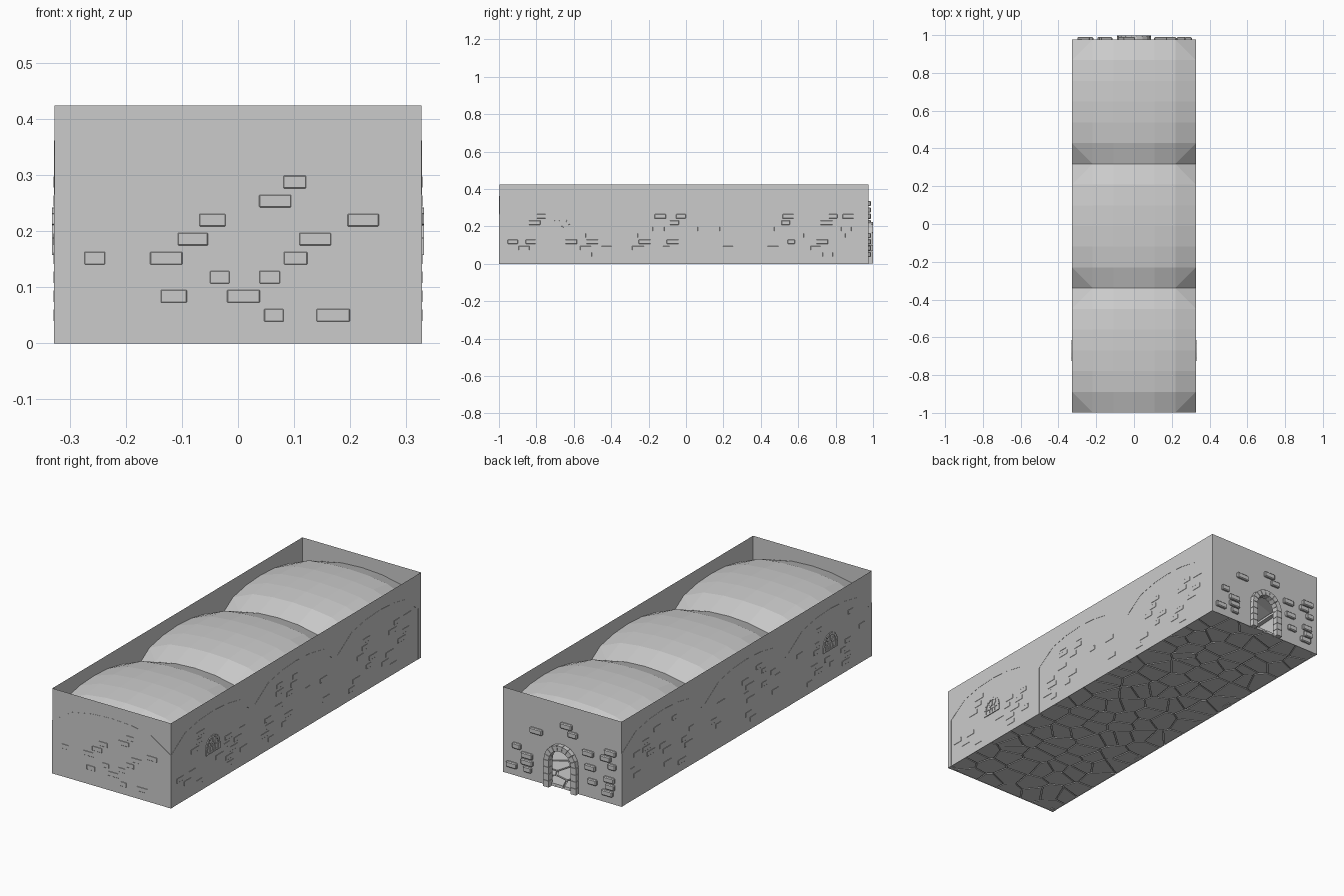
import bpy, bmesh, math, random

if "Cube" in bpy.data.objects:
    bpy.data.objects.remove(bpy.data.objects["Cube"])

random.seed(4)
W, Y0, Y1, H = 0.328, -0.998, 0.977, 0.425
BAY = (Y1 - Y0) / 3
CENTRES = [Y0 + BAY * (i + 0.5) for i in range(3)]
ARCH = [(-1, .265), (-.667, .335), (-.333, .356), (0, .362),
        (.333, .356), (.667, .335), (1, .265)]

# wall frames: (along wall, height, outward depth) -> world
right = lambda u, z, d: (W + d, u, z)
left = lambda u, z, d: (-W - d, u, z)
front = lambda u, z, d: (u, Y0 - d, z)
back = lambda u, z, d: (u, Y1 + d, z)
flat = lambda u, v, d: (u, v, d)


def finish(name, bm, bevel=0):
    bmesh.ops.recalc_face_normals(bm, faces=bm.faces)
    me = bpy.data.meshes.new(name)
    bm.to_mesh(me)
    bm.free()
    ob = bpy.data.objects.new(name, me)
    bpy.context.collection.objects.link(ob)
    if bevel:
        m = ob.modifiers.new("bevel", 'BEVEL')
        m.width, m.segments, m.limit_method = bevel, 1, 'ANGLE'
    return ob


def sheet(bm, pts, frame, d=0):
    bm.faces.new([bm.verts.new(frame(u, v, d)) for u, v in pts])


def prism(bm, pts, frame, d0, d1, shrink=1.0):
    n = len(pts)
    cu, cv = sum(p[0] for p in pts) / n, sum(p[1] for p in pts) / n
    a = [bm.verts.new(frame(u, v, d0)) for u, v in pts]
    b = [bm.verts.new(frame(cu + (u - cu) * shrink, cv + (v - cv) * shrink, d1)) for u, v in pts]
    bm.faces.new(a)
    bm.faces.new(b)
    for i in range(n):
        j = (i + 1) % n
        bm.faces.new((a[i], a[j], b[j], b[i]))


def box(bm, u, v, w, h, frame, d0, d1):
    prism(bm, [(u - w/2, v - h/2), (u + w/2, v - h/2), (u + w/2, v + h/2), (u - w/2, v + h/2)], frame, d0, d1)


def arc(cu, spring, r, n):
    return [(cu + r * math.cos(math.pi * i / n), spring + r * math.sin(math.pi * i / n)) for i in range(n + 1)]


def stone_arch(bm, frame, cu, base, spring, r0, r1, n, jambs, d0, d1):
    inner, outer = arc(cu, spring, r0, n), arc(cu, spring, r1, n)
    for i in range(n):
        prism(bm, [inner[i], outer[i], outer[i+1], inner[i+1]], frame, d0, d1, .92)
    h = (spring - base) / jambs
    for s in (-1, 1):
        for k in range(jambs):
            box(bm, cu + s * (r0 + r1) / 2, base + h * (k + .5), r1 - r0, h * .95, frame, d0, d1)


def rib(bm, frame, cu, half, d0, d1):
    outer = [(-half, 0)] + [(t * half, z) for t, z in ARCH] + [(half, 0)]
    inner = [(u * (1 - .023 / half), z - (.012 if z else 0)) for u, z in outer]
    prism_pts = [(cu + u, z) for u, z in outer + inner[::-1]]
    prism(bm, prism_pts, frame, d0, d1)


# outer walls, the back one with a doorway
DOOR_R, DOOR_S = .06, .135
bm = bmesh.new()
for f in (left, right):
    sheet(bm, [(Y0, 0), (Y1, 0), (Y1, H), (Y0, H)], f)
sheet(bm, [(-W, 0), (W, 0), (W, H), (-W, H)], front)
doorway = [(DOOR_R, 0)] + arc(0, DOOR_S, DOOR_R, 10) + [(-DOOR_R, 0)]
sheet(bm, [(-W, 0), (-W, H), (W, H), (W, 0)] + doorway, back)
finish("walls", bm)

# pillars and arch ribs around every bay
bm = bmesh.new()
for cy in CENTRES:
    for f in (left, right):
        rib(bm, f, cy, BAY / 2, -.022, .001)
rib(bm, front, 0, W, -.022, .001)
rib(bm, back, 0, W, -.022, -.002)
for y in (CENTRES[0] + BAY / 2, CENTRES[1] + BAY / 2):
    rib(bm, lambda u, z, d, y=y: (u, y + d, z), 0, W, -.02, .02)
finish("arch_ribs", bm)

# faceted sail vault over each bay
bm = bmesh.new()
for cy in CENTRES:
    g = []
    for tx, zx in ARCH:
        row = []
        for ty, zy in ARCH:
            a, b = (.362 - zx) / .097, (.362 - zy) / .097
            z = .412 - .05 * (a + b) - .047 * a * b
            row.append(bm.verts.new((tx * W, cy + ty * BAY / 2, z)))
        g.append(row)
    for i in range(6):
        for j in range(6):
            q = [g[i][j], g[i+1][j], g[i+1][j+1], g[i][j+1]]
            if i in (0, 5) and j in (0, 5):
                k = 1 if (i == 0) == (j == 0) else 0
                bm.faces.new((q[k], q[k+1], q[k+2]))
                bm.faces.new((q[k], q[k+2], q[(k+3) % 4]))
            else:
                bm.faces.new(q)
finish("vaults", bm)


# scattered wall stones, singly or in stepped pairs
def scatter(bm, frame, cu, half, count, top, d0, d1, keep_out):
    placed, tries = [], 0
    while len(placed) < count and tries < 600:
        tries += 1
        u, z = random.uniform(-half, half), .05 + .034 * random.randrange(8)
        for k in range(random.choice((1, 2))):
            w = random.uniform(.04, .07)
            uu, zz = u + k * .035, z + k * .034
            if abs(uu) > half or zz > top - .08 * (uu / half) ** 2 or keep_out(uu, zz):
                continue
            if any(abs(uu - a) < .075 and abs(zz - b) < .03 for a, b in placed):
                continue
            placed.append((uu, zz))
            box(bm, cu + uu, zz, w, .028, frame, d0, d1)


near_window = lambda u, z: abs(u) < .1 and .12 < z < .28
near_door = lambda u, z: abs(u) < .135 and z < .26
bm = bmesh.new()
for f in (left, right):
    for i, cy in enumerate(CENTRES):
        scatter(bm, f, cy, .26, 15, .32, -.008, .0012, near_window if i == 0 else lambda u, z: False)
scatter(bm, front, 0, .26, 15, .32, -.008, .0012, lambda u, z: False)
scatter(bm, back, 0, .28, 16, .34, -.008, .012, near_door)
finish("wall_stones", bm, .004)

# doorway surround
bm = bmesh.new()
stone_arch(bm, back, 0, 0, DOOR_S, DOOR_R, .09, 9, 4, -.01, .022)
finish("door_surround", bm)

# fan windows on both sides
bm = bmesh.new()
cy, base, spring = CENTRES[0], .158, .188
for f in (left, right):
    stone_arch(bm, f, cy, base, spring, .042, .056, 7, 1, -.01, .004)
    stone_arch(bm, f, cy, spring - .006, spring, .014, .02, 6, 1, -.008, .003)
    box(bm, cy, base + .003, .112, .007, f, -.01, .004)
    box(bm, cy, spring, .084, .005, f, -.008, .003)
    for k in range(1, 4):
        c, s = math.cos(math.pi * k / 4), math.sin(math.pi * k / 4)
        prism(bm, [(cy + r * c - t * s, spring + r * s + t * c)
                   for r, t in ((.018, -.002), (.043, -.002), (.043, .002), (.018, .002))], f, -.008, .003)
    for u in (-.02, 0, .02):
        box(bm, cy + u, (base + spring) / 2, .004, spring - base, f, -.008, .003)
finish("windows", bm)


# flagstone floor: irregular cells clipped against their neighbours
def clip(poly, mx, my, nx, ny):
    out = []
    for i, p in enumerate(poly):
        q = poly[(i + 1) % len(poly)]
        dp = (p[0] - mx) * nx + (p[1] - my) * ny
        dq = (q[0] - mx) * nx + (q[1] - my) * ny
        if dp <= 0:
            out.append(p)
        if dp * dq < 0:
            t = dp / (dp - dq)
            out.append((p[0] + t * (q[0] - p[0]), p[1] + t * (q[1] - p[1])))
    return out


seeds = [(-W + (i + .5 + random.uniform(-.42, .42)) * 2 * W / 6,
          Y0 + (j + .5 + random.uniform(-.42, .42)) * (Y1 - Y0) / 20)
         for i in range(6) for j in range(20)]
bm = bmesh.new()
for a in seeds:
    cell = [(-W, Y0), (W, Y0), (W, Y1), (-W, Y1)]
    for b in seeds:
        dx, dy = b[0] - a[0], b[1] - a[1]
        L = math.hypot(dx, dy)
        if 0 < L < .4 and cell:
            k = .5 - .003 / L
            cell = clip(cell, a[0] + dx * k, a[1] + dy * k, dx / L, dy / L)
    if len(cell) > 2:
        prism(bm, cell, flat, .003, .017, .97)
finish("floor_stones", bm)

# mortar bed under the stones
bm = bmesh.new()
sheet(bm, [(-W, Y0), (W, Y0), (W, Y1), (-W, Y1)], flat, .008)
finish("floor_bed", bm)
